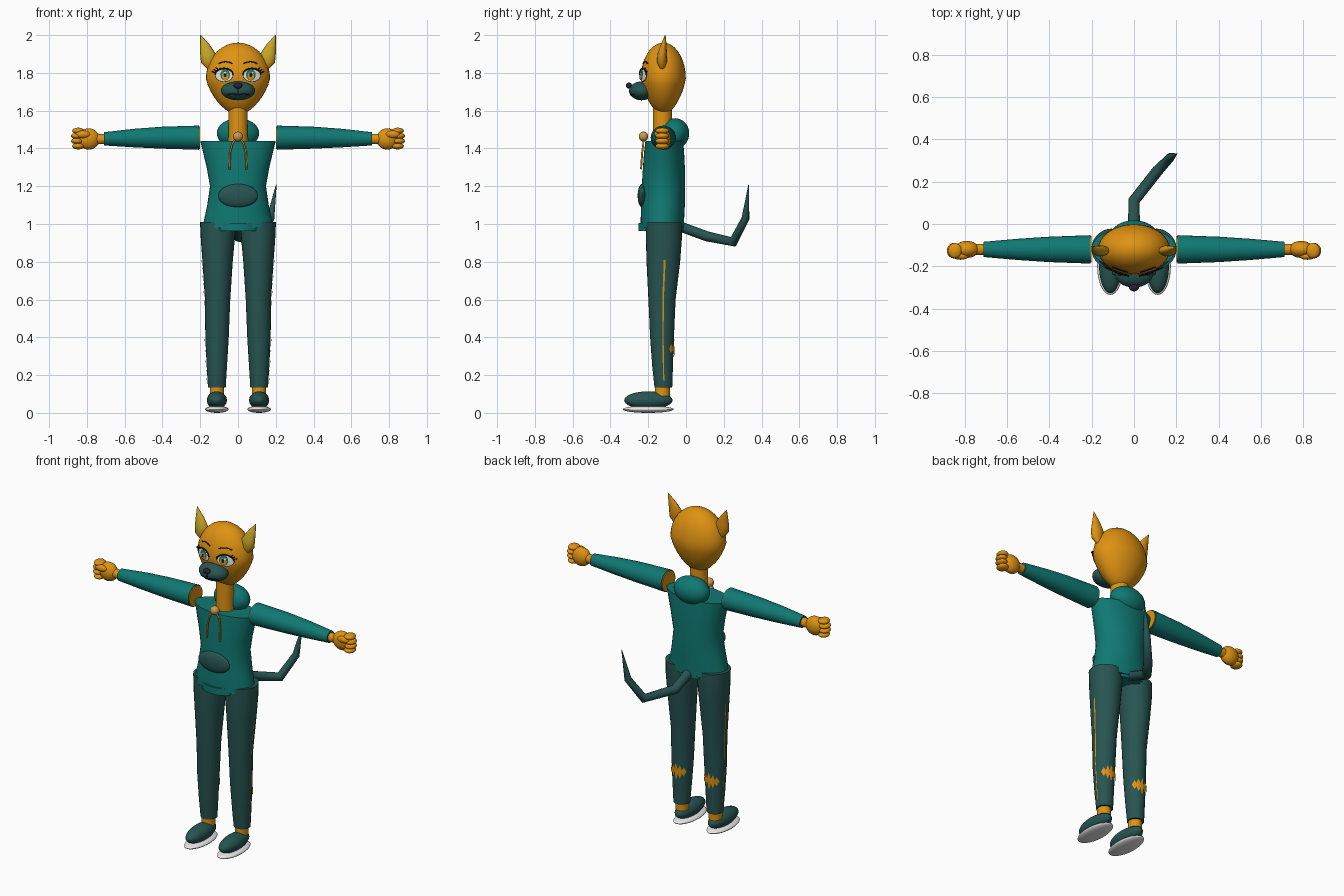
import bpy, bmesh
from math import sin, cos, pi, sqrt

cube = bpy.data.objects.get("Cube")
if cube:
    bpy.data.objects.remove(cube)


def material(name, r, g, b):
    m = bpy.data.materials.new(name)
    m.use_nodes = True
    m.diffuse_color = (r, g, b, 1)
    m.node_tree.nodes["Principled BSDF"].inputs["Base Color"].default_value = (r, g, b, 1)
    return m


TEAL = material("teal", 0.005, 0.19, 0.17)
SLATE = material("dark slate", 0.02, 0.09, 0.083)
ORANGE = material("orange fur", 0.74, 0.29, 0.006)
YELLOW = material("ear yellow", 0.55, 0.38, 0.02)
TAN = material("tan", 0.6, 0.32, 0.08)
WHITE = material("white", 0.8, 0.8, 0.8)
BLACK = material("black", 0.008, 0.008, 0.01)
PLUM = material("nose plum", 0.035, 0.012, 0.03)


def finish(name, bm, mat, smooth=True):
    bmesh.ops.recalc_face_normals(bm, faces=bm.faces)
    mesh = bpy.data.meshes.new(name)
    bm.to_mesh(mesh)
    bm.free()
    mesh.materials.append(mat)
    ob = bpy.data.objects.new(name, mesh)
    bpy.context.collection.objects.link(ob)
    if smooth:
        bpy.ops.object.select_all(action="DESELECT")
        ob.select_set(True)
        bpy.context.view_layer.objects.active = ob
        bpy.ops.object.shade_smooth_by_angle(angle=0.7)
    return ob


def loft(name, rings, mat, along="z", n=28):
    """Skin ellipses given as (position, centre a, centre b, radius a, radius b)."""
    bm = bmesh.new()
    loops = []
    for p, a, b, ra, rb in rings:
        pts = [(a + ra * cos(2 * pi * i / n), b + rb * sin(2 * pi * i / n)) for i in range(n)]
        loops.append([bm.verts.new((u, v, p) if along == "z" else (p, u, v)) for u, v in pts])
    for lo, hi in zip(loops, loops[1:]):
        for i in range(n):
            j = (i + 1) % n
            bm.faces.new((lo[i], lo[j], hi[j], hi[i]))
    bm.faces.new(loops[0])
    bm.faces.new(loops[-1])
    return finish(name, bm, mat)


def ball(name, centre, radii, mat, shape=None):
    bm = bmesh.new()
    bmesh.ops.create_uvsphere(bm, u_segments=32, v_segments=18, radius=1)
    for v in bm.verts:
        f = shape(v.co.z) if shape else 1
        v.co = [c + r * k for c, r, k in zip(centre, radii, (v.co.x * f, v.co.y * f, v.co.z))]
    return finish(name, bm, mat)


def tube(name, points, radius, mat, widths=None, res=2):
    cu = bpy.data.curves.new(name, "CURVE")
    cu.dimensions = "3D"
    cu.bevel_depth = radius
    cu.bevel_resolution = res
    cu.use_fill_caps = True
    sp = cu.splines.new("POLY")
    sp.points.add(len(points) - 1)
    for i, p in enumerate(points):
        sp.points[i].co = (*p, 1)
        sp.points[i].radius = widths[i] if widths else 1
    cu.materials.append(mat)
    ob = bpy.data.objects.new(name, cu)
    bpy.context.collection.objects.link(ob)
    bpy.ops.object.select_all(action="DESELECT")
    ob.select_set(True)
    bpy.context.view_layer.objects.active = ob
    bpy.ops.object.convert(target="MESH")


# Head
HEAD, HEAD_R = (0, -0.12, 1.77), (0.17, 0.119, 0.19)


def chin(t):
    return 1 - 0.25 * max(0, -t)


def face(x, z, lift=0.0):
    """Point on the front of the head."""
    t = (z - HEAD[2]) / HEAD_R[2]
    f = chin(t)
    d = sqrt(max(0, 1 - t * t - (x / HEAD_R[0] / f) ** 2))
    return (x, HEAD[1] - HEAD_R[1] * f * d - lift, z)


def face_disc(name, x, z, rx, rz, lift, mat, n=24):
    bm = bmesh.new()
    mid = bm.verts.new(face(x, z, lift))
    rows = [[bm.verts.new(face(x + k * rx * cos(2 * pi * i / n), z + k * rz * sin(2 * pi * i / n), lift))
             for i in range(n)] for k in (0.5, 1)]
    for i in range(n):
        j = (i + 1) % n
        bm.faces.new((mid, rows[0][j], rows[0][i]))
        bm.faces.new((rows[0][i], rows[0][j], rows[1][j], rows[1][i]))
    bmesh.ops.solidify(bm, geom=bm.faces[:], thickness=0.003)
    finish(name, bm, mat)


ball("head", HEAD, HEAD_R, ORANGE, chin)
loft("neck", [(1.42, 0, -0.125, 0.052, 0.05), (1.62, 0, -0.125, 0.05, 0.05)], ORANGE)

# Muzzle, nose and mouth
MUZ, MUZ_R = (0, -0.235, 1.705), (0.09, 0.065, 0.05)
ball("muzzle", MUZ, MUZ_R, SLATE)
ball("nose", (0, -0.302, 1.733), (0.023, 0.016, 0.016), PLUM)


def lip(x, z):
    d = 1 - (x / MUZ_R[0]) ** 2 - ((z - MUZ[2]) / MUZ_R[2]) ** 2
    return (x, MUZ[1] - MUZ_R[1] * sqrt(max(0, d)), z)


tube("mouth", [lip(i * 0.01, 1.682 + 0.006 * abs(sin(i * pi / 6))) for i in range(-6, 7)], 0.003, BLACK)
tube("lip_crease", [lip(0, z) for z in (1.72, 1.7, 1.682)], 0.0025, BLACK)

LEG = [(0.135, 0.112, -0.12, 0.047, 0.047), (0.25, 0.112, -0.124, 0.054, 0.055),
       (0.4, 0.111, -0.127, 0.062, 0.063), (0.6, 0.108, -0.127, 0.067, 0.072),
       (0.8, 0.108, -0.12, 0.08, 0.089), (0.92, 0.107, -0.117, 0.09, 0.095),
       (1.01, 0.106, -0.117, 0.095, 0.094)]


def leg_point(s, angle, z, lift=0.004):
    """Point just outside a trouser leg; angle 0 faces outwards, pi/2 backwards."""
    for lo, hi in zip(LEG, LEG[1:]):
        if lo[0] <= z <= hi[0]:
            k = (z - lo[0]) / (hi[0] - lo[0])
            _, a, b, ra, rb = [p + (q - p) * k for p, q in zip(lo, hi)]
            return (s * (a + (ra + lift) * cos(angle)), b + (rb + lift) * sin(angle), z)


for s, side in ((1, "left"), (-1, "right")):
    # Ear with a yellow front
    ear = loft(side + "_ear", [(1.82, s * 0.15, -0.125, 0.012, 0.012), (1.855, s * 0.16, -0.128, 0.036, 0.026),
                               (1.9, s * 0.158, -0.126, 0.042, 0.025), (1.95, s * 0.175, -0.118, 0.025, 0.015),
                               (2.0, s * 0.198, -0.11, 0.002, 0.002)], ORANGE, n=16)
    ear.data.materials.append(YELLOW)
    for p in ear.data.polygons:
        if p.normal.y < -0.5 and p.center.z > 1.85:
            p.material_index = 1

    # Eye, lashes and brow
    x = s * 0.074
    face_disc(side + "_eye_rim", x, 1.788, 0.049, 0.036, 0.004, BLACK)
    face_disc(side + "_eye_white", x, 1.787, 0.045, 0.032, 0.007, WHITE)
    face_disc(side + "_iris", x - s * 0.006, 1.79, 0.026, 0.03, 0.010, TEAL)
    face_disc(side + "_iris_core", x - s * 0.006, 1.784, 0.018, 0.022, 0.013, ORANGE)
    face_disc(side + "_pupil", x - s * 0.006, 1.79, 0.008, 0.013, 0.016, BLACK)
    face_disc(side + "_glint", x + 0.006, 1.803, 0.006, 0.006, 0.018, WHITE)
    tube(side + "_upper_lid", [face(x + 0.048 * cos(a * pi / 8), 1.79 + 0.034 * sin(a * pi / 8), 0.009)
                               for a in range(9)], 0.004, BLACK)
    for i in range(3):
        tube(f"{side}_lash_{i}", [face(s * (0.105 + 0.008 * i), 1.818 - 0.009 * i, 0.009),
                                  face(s * (0.118 + 0.01 * i), 1.828 - 0.01 * i, 0.02)], 0.0025, BLACK)
    tube(side + "_brow", [face(s * (0.03 + 0.018 * i), 1.85 + 0.01 * sin(i * pi / 4), 0.002)
                          for i in range(5)], 0.003, BLACK)

    # Sleeve and arm
    loft(side + "_sleeve", [(s * 0.206, -0.12, 1.457, 0.067, 0.064), (s * 0.4, -0.12, 1.457, 0.06, 0.058),
                            (s * 0.55, -0.12, 1.455, 0.05, 0.049), (s * 0.71, -0.12, 1.451, 0.036, 0.035)],
         TEAL, "x")
    loft(side + "_shoulder", [(s * 0.2, -0.12, 1.457, 0.063, 0.06), (s * 0.22, -0.12, 1.457, 0.06, 0.058)],
         ORANGE, "x")
    loft(side + "_wrist", [(s * 0.7, -0.12, 1.45, 0.026, 0.026), (s * 0.76, -0.12, 1.45, 0.026, 0.028)],
         ORANGE, "x")

    # Fist
    ball(side + "_palm", (s * 0.79, -0.12, 1.45), (0.058, 0.04, 0.056), ORANGE)
    for i in range(4):
        ball(f"{side}_finger_{i}", (s * (0.846 + 0.006 * (i in (1, 2))), -0.126, 1.412 + 0.027 * i),
             (0.032, 0.036, 0.017), ORANGE)
    ball(side + "_thumb", (s * 0.82, -0.152, 1.475), (0.038, 0.017, 0.02), ORANGE)

    # Trouser leg, ankle and shoe
    loft(side + "_trouser_leg", [(z, s * a, b, ra, rb) for z, a, b, ra, rb in LEG], SLATE)
    loft(side + "_ankle", [(0.09, s * 0.112, -0.125, 0.037, 0.04), (0.14, s * 0.112, -0.125, 0.037, 0.04)], ORANGE)
    ball(side + "_shoe", (s * 0.112, -0.199, 0.067), (0.053, 0.128, 0.047), SLATE)
    ball(side + "_sole", (s * 0.112, -0.2, 0.019), (0.062, 0.135, 0.019), WHITE)

    # Side stripe
    bm = bmesh.new()
    rows = [[bm.verts.new(leg_point(s, a, 0.17 + 0.032 * i)) for a in (0.02, 0.13)] for i in range(21)]
    for lo, hi in zip(rows, rows[1:]):
        bm.faces.new((lo[0], lo[1], hi[1], hi[0]))
    finish(side + "_stripe", bm, ORANGE)

    # Diamond row on the calf
    for i, (angle, h) in enumerate(((0.85, 0.028), (1.2, 0.042), (1.57, 0.055), (1.94, 0.042), (2.29, 0.028))):
        bm = bmesh.new()
        c = [bm.verts.new(leg_point(s, angle + da, 0.34 + dz, 0.005))
             for da, dz in ((-0.25, 0), (0, -h), (0.25, 0), (0, h))]
        mid = bm.verts.new(leg_point(s, angle, 0.34, 0.005))
        for j in range(4):
            bm.faces.new((mid, c[j], c[(j + 1) % 4]))
        finish(f"{side}_diamond_{i}", bm, ORANGE, False)

    # Drawstring
    tube(side + "_drawstring", [(s * 0.01, -0.228, 1.455), (s * 0.03, -0.226, 1.425),
                                (s * 0.042, -0.232, 1.38), (s * 0.045, -0.238, 1.29)], 0.005, ORANGE)

# Hooded top
loft("hoodie_body", [(0.978, 0, -0.125, 0.187, 0.114), (1.02, 0, -0.125, 0.18, 0.115),
                     (1.1, 0, -0.122, 0.163, 0.116), (1.2, 0, -0.119, 0.148, 0.115),
                     (1.3, 0, -0.117, 0.166, 0.111), (1.38, 0, -0.116, 0.185, 0.106),
                     (1.44, 0, -0.115, 0.2, 0.1)], TEAL, n=40)
loft("hoodie_hem", [(0.962, 0, -0.132, 0.128, 0.12), (1.005, 0, -0.132, 0.128, 0.12)], TEAL, n=40)
ball("hood", (0, -0.057, 1.48), (0.112, 0.074, 0.08), TEAL)
ball("pocket", (0, -0.232, 1.15), (0.105, 0.024, 0.062), SLATE)
ball("toggle", (0, -0.225, 1.463), (0.027, 0.025, 0.026), TAN)

# Tail
tube("tail", [(0, -0.04, 0.99), (0, 0.11, 0.935), (0.11, 0.25, 0.905), (0.172, 0.315, 1.03), (0.203, 0.332, 1.21)],
     0.028, SLATE, (1, 1, 0.95, 0.75, 0.06), 3)
